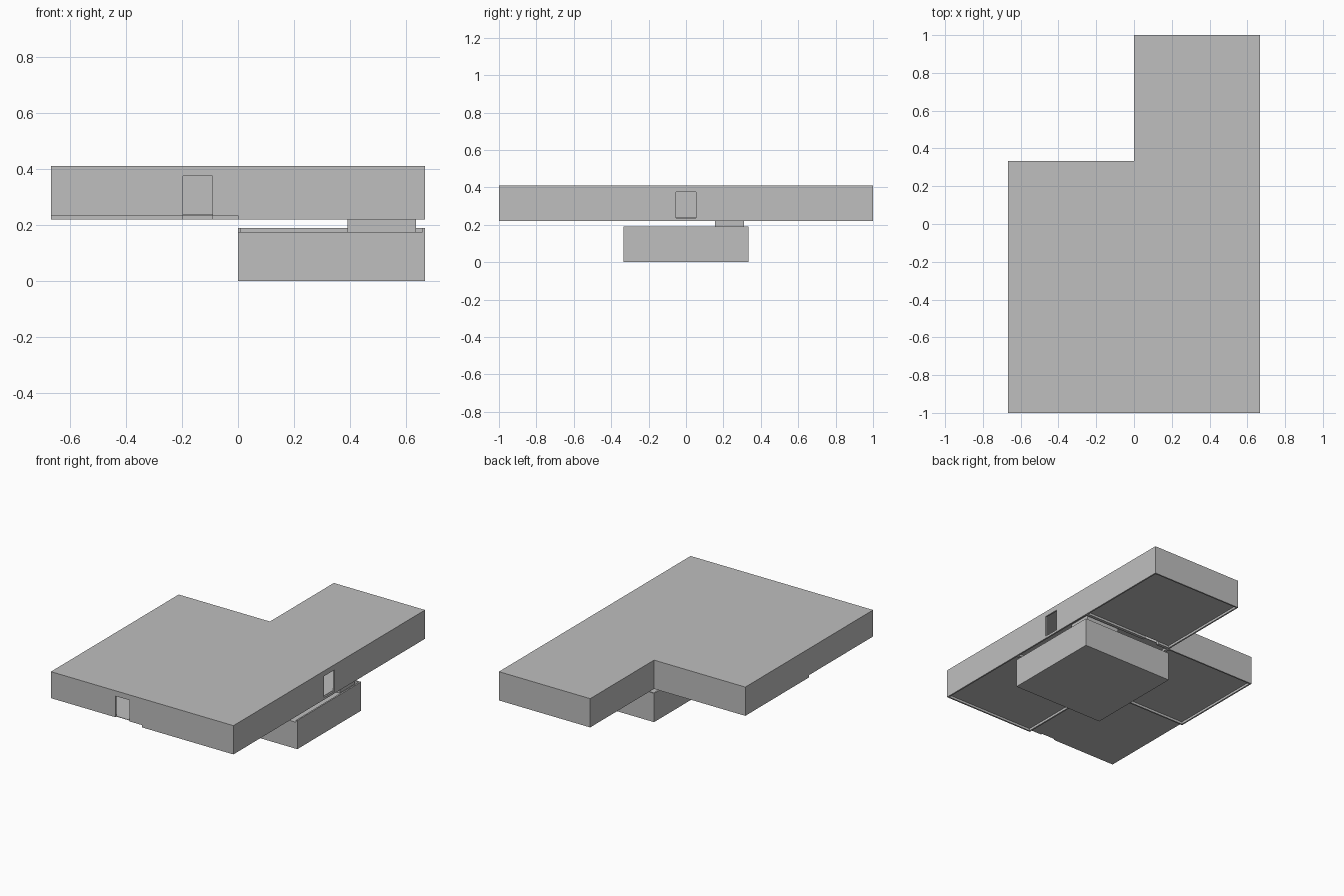
import bpy, bmesh, math
from mathutils import Matrix, Vector

cube = bpy.data.objects.get("Cube")
if cube:
    bpy.data.objects.remove(cube, do_unlink=True)

S = 2 / 3          # room size
H = S / 2          # half a room
T = 0.01           # wall thickness
FLOOR, LOW, TOP = 0.235, 0.22, 0.41
DOOR_W, DOOR_TOP = 0.105, 0.375

grey = bpy.data.materials.new("plain_grey")
grey.use_nodes = True
grey.diffuse_color = (0.52, 0.52, 0.52, 1)
grey.node_tree.nodes["Principled BSDF"].inputs["Base Color"].default_value = (0.52, 0.52, 0.52, 1)


def prism(bm, outline, direction, matrix=Matrix()):
    """Extrude a flat outline along a direction, then place it."""
    face = bm.faces.new([bm.verts.new(matrix @ Vector(p)) for p in outline])
    out = bmesh.ops.extrude_face_region(bm, geom=[face])["geom"]
    verts = [v for v in out if isinstance(v, bmesh.types.BMVert)]
    bmesh.ops.translate(bm, verts=verts, vec=matrix.to_3x3() @ Vector(direction))


def slab(bm, points, z0, z1):
    prism(bm, [(x, y, z0) for x, y in points], (0, 0, z1 - z0))


def box(bm, x0, x1, y0, y1, z0, z1):
    slab(bm, [(x0, y0), (x1, y0), (x1, y1), (x0, y1)], z0, z1)


def finish(name, bm):
    bmesh.ops.recalc_face_normals(bm, faces=bm.faces)
    mesh = bpy.data.meshes.new(name)
    bm.to_mesh(mesh)
    bm.free()
    mesh.materials.append(grey)
    bpy.context.collection.objects.link(bpy.data.objects.new(name, mesh))


def wall(bm, cx, cy, side, z0, z1, door=None):
    """One wall of a room; side counts quarter turns from the front."""
    place = Matrix.Translation((cx, cy, 0)) @ Matrix.Rotation(side * math.pi / 2, 4, "Z")
    a, b = -H, H - T
    pts = [(a, z0)]
    if door is not None:
        l, r = door - DOOR_W / 2, door + DOOR_W / 2
        pts += [(l, z0), (l, DOOR_TOP), (r, DOOR_TOP), (r, z0)]
    pts += [(b, z0), (b, z1), (a, z1)]
    prism(bm, [(u, -H, z) for u, z in pts], (0, T, 0), place)


FRONT, RIGHT_HAND, BACK, LEFT_HAND = range(4)
D = 0.19   # doorway offset from the middle of a wall

# Upper rooms: centre, wall bottom and doorways
rooms = {
    "front_west_room": (-H, -S, FLOOR, {FRONT: D, BACK: -D}),
    "front_east_room": (H, -S, LOW, {BACK: D}),
    "middle_west_room": (-H, 0, LOW, {FRONT: D, RIGHT_HAND: 0}),
    "middle_east_room": (H, 0, LOW, {FRONT: -D, RIGHT_HAND: 0, BACK: D, LEFT_HAND: 0}),
    "back_east_room": (H, S, LOW, {FRONT: -D}),
}
for name, (cx, cy, bottom, doors) in rooms.items():
    bm = bmesh.new()
    for side in range(4):
        wall(bm, cx, cy, side, bottom, TOP - T, doors.get(side))
    finish(name + "_walls", bm)
    bm = bmesh.new()
    i = H - T
    box(bm, cx - i, cx + i, cy - i, cy + i, FLOOR, FLOOR + 0.003)
    finish(name + "_floor", bm)

# Sill under the side doorway
bm = bmesh.new()
box(bm, S - T, S, -DOOR_W / 2, DOOR_W / 2, LOW, FLOOR)
finish("side_door_sill", bm)

# L-shaped roof
bm = bmesh.new()
slab(bm, [(-S, -1), (S, -1), (S, 1), (0, 1), (0, H), (-S, H)], TOP - T, TOP)
finish("roof", bm)

# Lower room: front wall stops at the ceiling, the others rise as a rim
bm = bmesh.new()
for side, top in enumerate((0.175, 0.19, 0.19, 0.19)):
    wall(bm, H, 0, side, T, top)
finish("lower_room_walls", bm)
bm = bmesh.new()
box(bm, 0, S, -H, H, 0, T)
finish("lower_room_floor", bm)
bm = bmesh.new()
box(bm, T, S - T, -H + T, H - T, 0.165, 0.175)
finish("lower_room_ceiling", bm)

# Stair shaft joining the two levels
bm = bmesh.new()
box(bm, 0.39, 0.635, 0.155, 0.31, 0.175, FLOOR)
finish("stair_shaft", bm)
